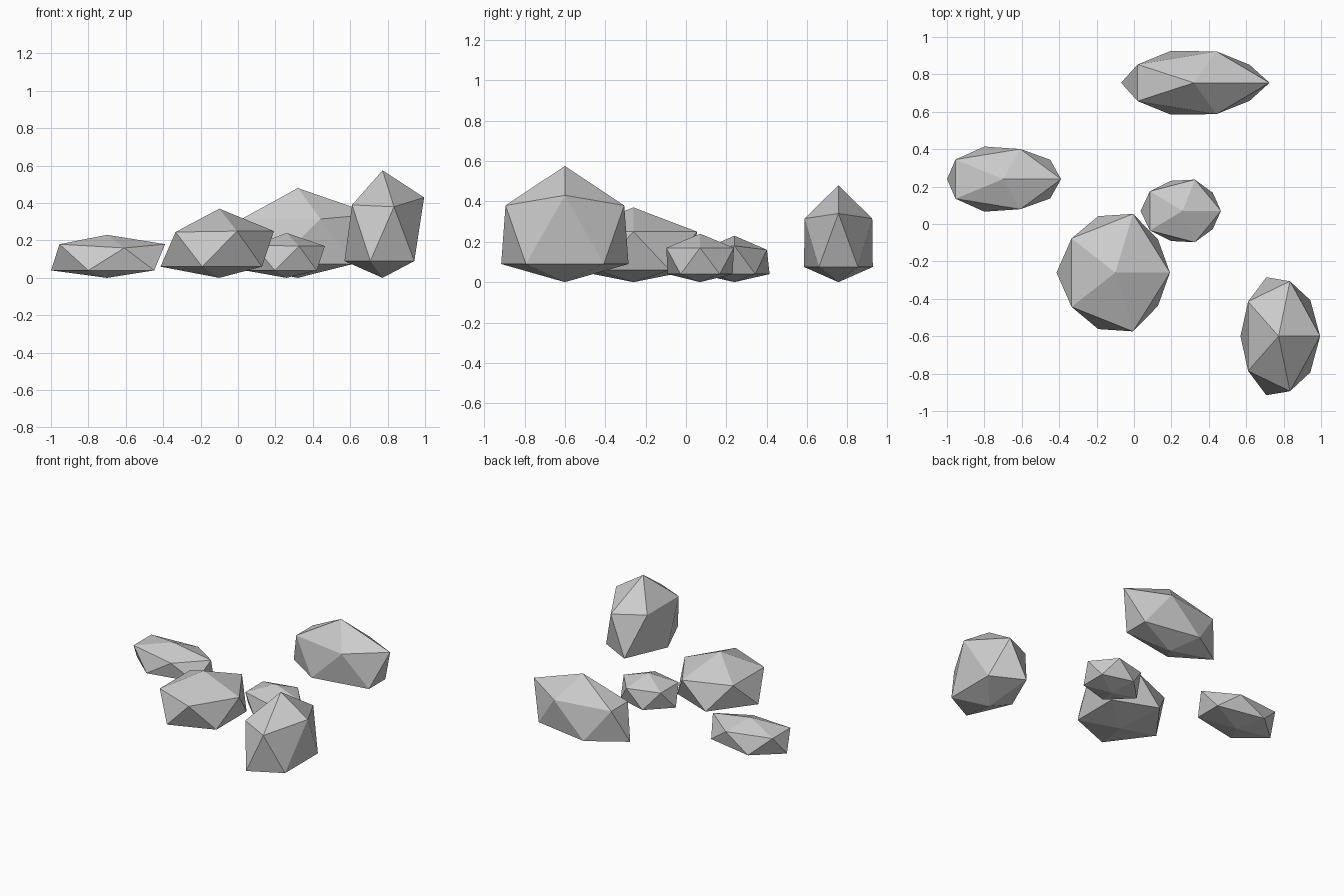
import bpy, bmesh

if "Cube" in bpy.data.objects:
    bpy.data.objects.remove(bpy.data.objects["Cube"])


def facet_kind(x):
    # 0 = tip, 1 = side, 2 = end corner of an icosahedron's five-sided ring
    return 0 if abs(x) > 0.8 else 1 if abs(x) < 0.5 else 2


def make_rock(name, centre, radii, upper, lower, ring_z, low_z, top_z):
    """Icosahedron with unevenly pushed rings and a squashed underside."""
    mesh = bpy.data.meshes.new(name)
    bm = bmesh.new()
    bmesh.ops.create_icosphere(bm, subdivisions=1, radius=1)
    for v in bm.verts:
        x, y, z = v.co
        if abs(z) > 0.9:
            v.co = (0, 0, top_z if z > 0 else 0)
            continue
        k = facet_kind(x)
        f = upper[k] if z > 0 else lower[k]
        v.co = (x * radii[0] * f, y * radii[1] * f, ring_z[k] if z > 0 else low_z)
    bm.to_mesh(mesh)
    bm.free()
    rock = bpy.data.objects.new(name, mesh)
    rock.location = (*centre, 0)
    bpy.context.collection.objects.link(rock)


# name, centre, radii, upper push, lower push, upper ring heights, lower ring height, peak
make_rock("flat_rock_left", (-0.70, 0.24), (0.345, 0.195),
          (1.005, 0.97, 1.02), (0.97, 1.05, 1.01), (0.18, 0.16, 0.18), 0.04, 0.23)
make_rock("wide_rock_middle", (-0.10, -0.26), (0.33, 0.355),
          (0.99, 1.04, 0.98), (1.065, 1.0, 0.955), (0.25, 0.25, 0.245), 0.06, 0.37)
make_rock("small_rock", (0.26, 0.07), (0.236, 0.195),
          (0.97, 1.01, 1.025), (1.066, 0.97, 0.945), (0.17, 0.17, 0.175), 0.04, 0.24)
make_rock("long_rock_back", (0.32, 0.755), (0.435, 0.195),
          (1.04, 1.01, 0.955), (1.0, 1.027, 0.945), (0.34, 0.315, 0.315), 0.075, 0.48)
make_rock("tall_rock_right", (0.773, -0.60), (0.23, 0.36),
          (1.08, 0.96, 0.98), (0.99, 1.03, 1.02), (0.43, 0.38, 0.39), 0.09, 0.575)
